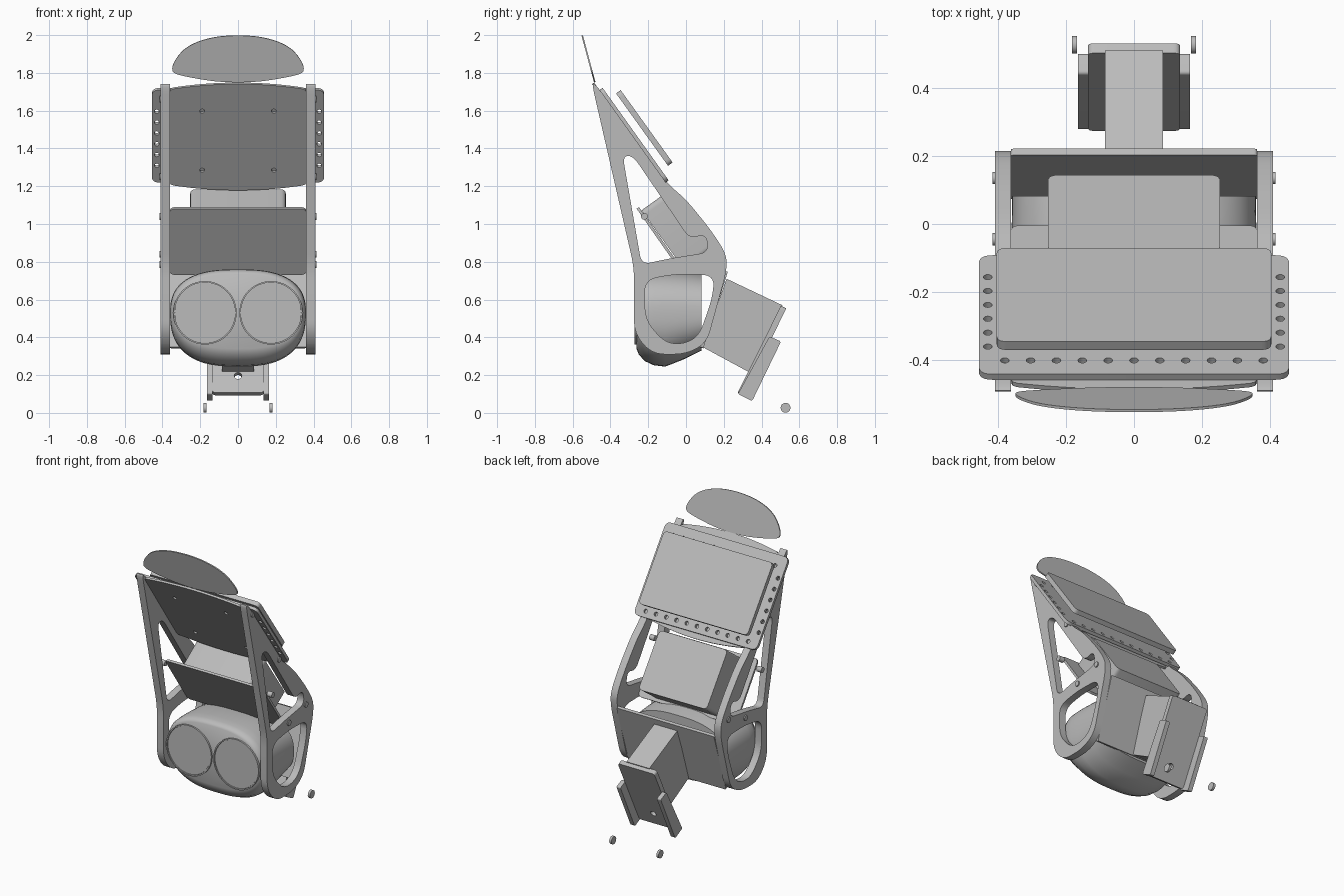
import bpy, bmesh, math
from mathutils import Vector, Matrix

if "Cube" in bpy.data.objects:
    bpy.data.objects.remove(bpy.data.objects["Cube"])

grey = bpy.data.materials.new("light grey")
grey.use_nodes = True
grey.diffuse_color = (0.5, 0.5, 0.5, 1)
grey.node_tree.nodes["Principled BSDF"].inputs["Base Color"].default_value = (0.5, 0.5, 0.5, 1)
X = Vector((1, 0, 0))


def finish(ob, angle=35):
    bpy.ops.object.select_all(action="DESELECT")
    ob.select_set(True)
    bpy.context.view_layer.objects.active = ob
    if ob.type == "CURVE":
        bpy.ops.object.convert(target="MESH")
        ob = bpy.context.object
    bm = bmesh.new()
    bm.from_mesh(ob.data)
    bmesh.ops.remove_doubles(bm, verts=bm.verts, dist=1e-5)
    bmesh.ops.recalc_face_normals(bm, faces=bm.faces)
    bm.to_mesh(ob.data)
    bm.free()
    ob.data.materials.clear()
    ob.data.materials.append(grey)
    bpy.ops.object.shade_smooth_by_angle(angle=math.radians(angle))
    return ob


def fillet(points, radius, steps=6):
    """Round every corner of a closed outline."""
    out = []
    pts = [Vector(p) for p in points]
    for i, p in enumerate(pts):
        a, b = pts[i - 1] - p, pts[(i + 1) % len(pts)] - p
        s = p + a.normalized() * min(radius, a.length * 0.49)
        e = p + b.normalized() * min(radius, b.length * 0.49)
        for k in range(steps + 1):
            t = k / steps
            out.append(s * (1 - t) ** 2 + p * 2 * t * (1 - t) + e * t * t)
    return out


def rect(w, h, r):
    return fillet([(-w, 0), (w, 0), (w, h), (-w, h)], r)


def circle(cx, cy, r, n=16):
    return [Vector((cx + r * math.cos(math.tau * i / n), cy + r * math.sin(math.tau * i / n)))
            for i in range(n)]


def plate(name, loops, origin, u, v, thick):
    """Extruded flat outline; the loops after the first are holes."""
    cu = bpy.data.curves.new(name, "CURVE")
    cu.dimensions, cu.fill_mode, cu.extrude = "2D", "BOTH", thick / 2
    for loop in loops:
        sp = cu.splines.new("POLY")
        sp.points.add(len(loop) - 1)
        for q, p in zip(sp.points, loop):
            q.co = (p[0], p[1], 0, 1)
        sp.use_cyclic_u = True
    ob = bpy.data.objects.new(name, cu)
    bpy.context.collection.objects.link(ob)
    m = Matrix((u, v, u.cross(v))).transposed().to_4x4()
    m.translation = origin
    ob.matrix_world = m
    return finish(ob)


def side_plate(name, loops, x, thick):
    return plate(name, loops, Vector((x, 0, 0)), Vector((0, 1, 0)), Vector((0, 0, 1)), thick)


def sloped(name, low, high, make_loops, thick):
    """Plate across x, rising from low to high, both given as (y, z)."""
    lo, hi = Vector((0, *low)), Vector((0, *high))
    return plate(name, make_loops((hi - lo).length), lo, X, (hi - lo).normalized(), thick)


# Side frames with an upper and a lower opening
outline = fillet([(-.50, 1.75), (-.275, .77), (-.275, .42), (-.18, .31), (0, .31), (.11, .37),
                  (.215, .75), (.215, .84), (.13, .97), (0, 1.13), (-.1, 1.215), (-.47, 1.73)], .07)
upper_hole = fillet([(-.335, 1.36), (-.235, .785), (-.1, .815), (.12, .85), (.105, .95),
                     (.02, .92), (-.28, 1.36)], .05)
lower_hole = fillet([(-.22, .705), (-.05, .735), (.15, .73), (.14, .61), (.07, .41),
                     (-.01, .365), (-.11, .37), (-.215, .49)], .07)
bolts = [(-.22, 1.04), (-.045, .785), (.135, .84), (-.15, 1.25), (-.43, 1.66)]
for side, s in (("left", 1), ("right", -1)):
    side_plate(side + "_frame", [outline, upper_hole, lower_hole], s * .385, .048)
    for i, (y, z) in enumerate(bolts):
        side_plate(f"{side}_bolt_{i + 1}", [circle(y, z, .018)], s * .398, .036)

# Rounded lower body: superellipse rings lofted along y
sections = [(-.262, .33, .34, .735), (-.25, .347, .31, .75), (-.22, .357, .275, .758),
            (-.17, .36, .252, .76), (-.11, .36, .245, .76), (-.02, .36, .28, .755),
            (.083, .358, .33, .74)]
bm = bmesh.new()
rings = []
for y, w, lo, hi in sections:
    ring = []
    for i in range(64):
        c, s = math.cos(math.tau * i / 64), math.sin(math.tau * i / 64)
        mid = .53
        ring.append(bm.verts.new((math.copysign(abs(c) ** .75, c) * w, y,
                                  mid + math.copysign(abs(s) ** .8, s) * (hi - mid if s > 0 else mid - lo))))
    rings.append(ring)
for a, b in zip(rings, rings[1:]):
    for i in range(64):
        j = (i + 1) % 64
        bm.faces.new((a[i], a[j], b[j], b[i]))
bm.faces.new(rings[0])
bm.faces.new(rings[-1])
me = bpy.data.meshes.new("lower_body")
bm.to_mesh(me)
bm.free()
body = bpy.data.objects.new("lower_body", me)
bpy.context.collection.objects.link(body)
finish(body, 50)

# Round front discs, each with a thin rim
for side, s in (("left", 1), ("right", -1)):
    up, at = Vector((0, 0, 1)), Vector((s * .175, -.262, .53))
    plate(side + "_disc", [circle(0, 0, .158, 48)], at, X, up, .012)
    plate(side + "_disc_rim", [circle(0, 0, .168, 48), circle(0, 0, .16, 48)], at, X, up, .022)

# Rear cover, and the middle panel with its box
sloped("rear_cover", (.082, .345), (.212, .75), lambda h: [rect(.362, h, .01)], .02)
sloped("middle_panel", (-.01, .735), (-.255, 1.085), lambda h: [rect(.362, h, .03)], .015)
sloped("middle_box", (.067, .815), (-.158, 1.128), lambda h: [rect(.253, h, .03)], .19)


# Upper panel with bowed ends and four holes
def bowed(h):
    n, w, bow = 16, .362, .035
    xs = [-w + 2 * w * i / n for i in range(n + 1)]
    low = [(x, bow * (x / w) ** 2) for x in xs]
    high = [(x, h - bow * (x / w) ** 2) for x in reversed(xs)]
    holes = [circle(x, z * h, .013) for x in (-.19, .19) for z in (.19, .745)]
    return [fillet(low + high, .02, 2)] + holes


sloped("upper_panel", (-.103, 1.182), (-.492, 1.745), bowed, .014)


# Wide panel with a border of small holes
def perforated(h):
    loops = [rect(.456, h, .04)]
    for i in range(11):
        x = -.38 + .076 * i
        loops += [circle(x, z, .013, 12) for z in (.04, h - .07)]
    for i in range(1, 7):
        z = .04 + (h - .11) * i / 7
        loops += [circle(x, z, .013, 12) for x in (-.43, .43)]
    return loops


sloped("wide_panel", (-.1, 1.225), (-.45, 1.715), perforated, .02)
sloped("screen", (-.083, 1.317), (-.358, 1.7), lambda h: [rect(.404, h, .03)], .03)


# Domed top plate
def dome(h):
    half = [(0, 0), (.12, .005), (.24, .025), (.31, .04), (.345, .055), (.35, .08), (.335, .12),
            (.29, .18), (.22, .222), (.12, .25), (0, h)]
    return [fillet(half + [(-x, z) for x, z in half[-2:0:-1]], .05, 4)]


sloped("top_plate", (-.483, 1.75), (-.55, 2), dome, .008)

# Rear neck and its channel bracket
side_plate("rear_neck", [[(.085, .35), (.335, .215), (.51, .57), (.215, .71)]], 0, .17)
sloped("bracket_plate", (.288, .1), (.517, .56),
       lambda h: [rect(.136, h, .02), circle(0, .1, .02)], .032)
for side, s in (("left", 1), ("right", -1)):
    side_plate(side + "_bracket_flange",
               [fillet([(.275, .1), (.35, .062), (.503, .378), (.442, .405)], .012)], s * .15, .03)
    side_plate(side + "_rear_foot", [circle(.527, .027, .026, 24)], s * .175, .016)
